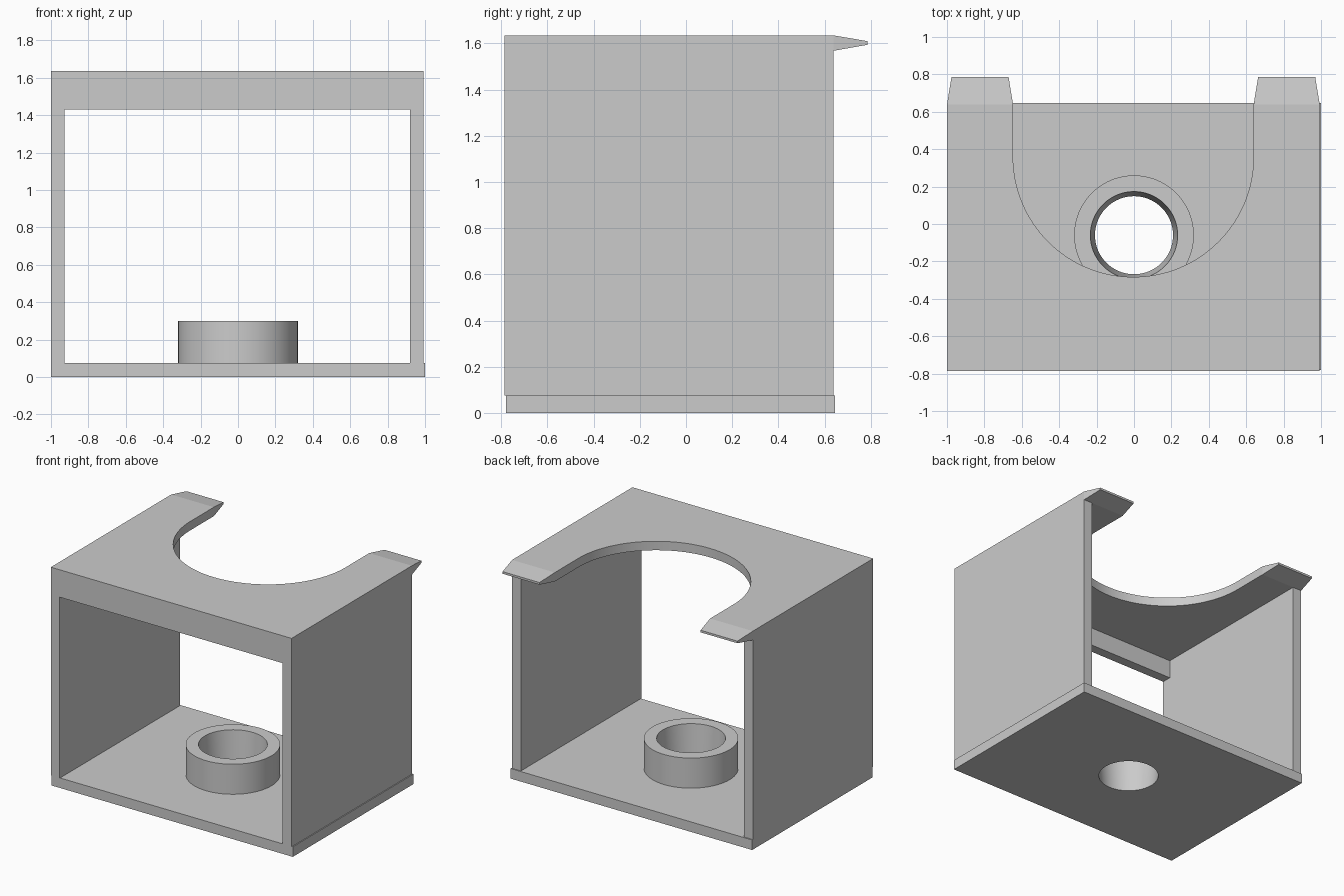
import bpy, bmesh, math
from mathutils import Vector

cube = bpy.data.objects.get("Cube")
if cube:
    bpy.data.objects.remove(cube, do_unlink=True)

GREY = (0.6, 0.6, 0.6, 1)
mat = bpy.data.materials.new("light grey")
mat.use_nodes = True
mat.diffuse_color = GREY
mat.node_tree.nodes["Principled BSDF"].inputs["Base Color"].default_value = GREY


def finish(name, bm):
    bmesh.ops.recalc_face_normals(bm, faces=bm.faces)
    mesh = bpy.data.meshes.new(name)
    bm.to_mesh(mesh)
    bm.free()
    mesh.materials.append(mat)
    obj = bpy.data.objects.new(name, mesh)
    bpy.context.collection.objects.link(obj)
    return obj


def prism(name, outline, z0, z1):
    """Extrude a flat x, y outline from z0 up to z1."""
    bm = bmesh.new()
    face = bm.faces.new([bm.verts.new((x, y, z0)) for x, y in outline])
    top = bmesh.ops.extrude_face_region(bm, geom=[face])["geom"]
    verts = [v for v in top if isinstance(v, bmesh.types.BMVert)]
    bmesh.ops.translate(bm, verts=verts, vec=(0, 0, z1 - z0))
    return finish(name, bm)


def box(name, x0, x1, y0, y1, z0, z1):
    return prism(name, [(x0, y0), (x1, y0), (x1, y1), (x0, y1)], z0, z1)


def cone(name, r0, r1, z0, z1):
    """Round solid around the socket axis."""
    bm = bmesh.new()
    bmesh.ops.create_cone(bm, cap_ends=True, segments=96, radius1=r0, radius2=r1,
                          depth=z1 - z0)
    bmesh.ops.translate(bm, verts=bm.verts, vec=(0, SOCKET_Y, (z0 + z1) / 2))
    return finish(name, bm)


def smooth(obj):
    bpy.ops.object.select_all(action="DESELECT")
    obj.select_set(True)
    bpy.context.view_layer.objects.active = obj
    bpy.ops.object.shade_smooth_by_angle(angle=math.radians(30))


SOCKET_Y = -0.06
LEFT, RIGHT = 0.993, -1.0        # outer faces of the walls
FRONT, BACK = -0.785, 0.638
WALL = 0.073
BASE_TOP, PLATE_BOTTOM, TOP = 0.075, 1.568, 1.635
MID = (LEFT + RIGHT) / 2
NOTCH = 0.643                    # radius of the cutout in the top plate

# Base and socket ring, pierced by one tapered hole
base = box("base", -1, 1, -0.78, 0.646, 0, BASE_TOP)
ring = cone("socket_ring", 0.32, 0.32, BASE_TOP, 0.3)
cutter = cone("hole_cutter", 0.207, 0.235, -0.02, 0.32)
cutter.hide_render = True
for obj in (base, ring):
    mod = obj.modifiers.new("hole", "BOOLEAN")
    mod.operation = "DIFFERENCE"
    mod.solver = "EXACT"
    mod.object = cutter
    bpy.context.view_layer.objects.active = obj
    bpy.ops.object.modifier_apply(modifier=mod.name)
    smooth(obj)
bpy.data.objects.remove(cutter, do_unlink=True)

# Side walls and front crossbar
box("right_wall", RIGHT, RIGHT + WALL, FRONT, BACK, BASE_TOP, PLATE_BOTTOM)
box("left_wall", LEFT - WALL, LEFT, FRONT, BACK, BASE_TOP, PLATE_BOTTOM)
box("front_crossbar", RIGHT + WALL, LEFT - WALL, FRONT, FRONT + WALL, 1.43, PLATE_BOTTOM)

# Top plate with a U-shaped notch open to the back
steps = 64
centre_y = -0.283 + NOTCH
outline = [(RIGHT, BACK), (RIGHT, FRONT), (LEFT, FRONT), (LEFT, BACK), (MID + NOTCH, BACK)]
for i in range(steps + 1):
    a = -math.pi * i / steps
    outline.append((MID + NOTCH * math.cos(a), centre_y + NOTCH * math.sin(a)))
outline.append((MID - NOTCH, BACK))
smooth(prism("top_plate", outline, PLATE_BOTTOM, TOP))


# Tapered tips that extend the two arms of the plate backwards
def tip(name, x0, x1):
    bm = bmesh.new()
    ends = []
    for y, inset, z0, z1 in ((BACK, 0, PLATE_BOTTOM, TOP), (0.785, 0.024, 1.594, 1.61)):
        a, b = x0 + inset, x1 - inset
        ends.append([bm.verts.new(Vector(p)) for p in
                     ((a, y, z0), (b, y, z0), (b, y, z1), (a, y, z1))])
    near, far = ends
    bm.faces.new(near)
    bm.faces.new(far)
    for i in range(4):
        j = (i + 1) % 4
        bm.faces.new((near[i], near[j], far[j], far[i]))
    finish(name, bm)


tip("right_tip", RIGHT, MID - NOTCH)
tip("left_tip", MID + NOTCH, LEFT)
